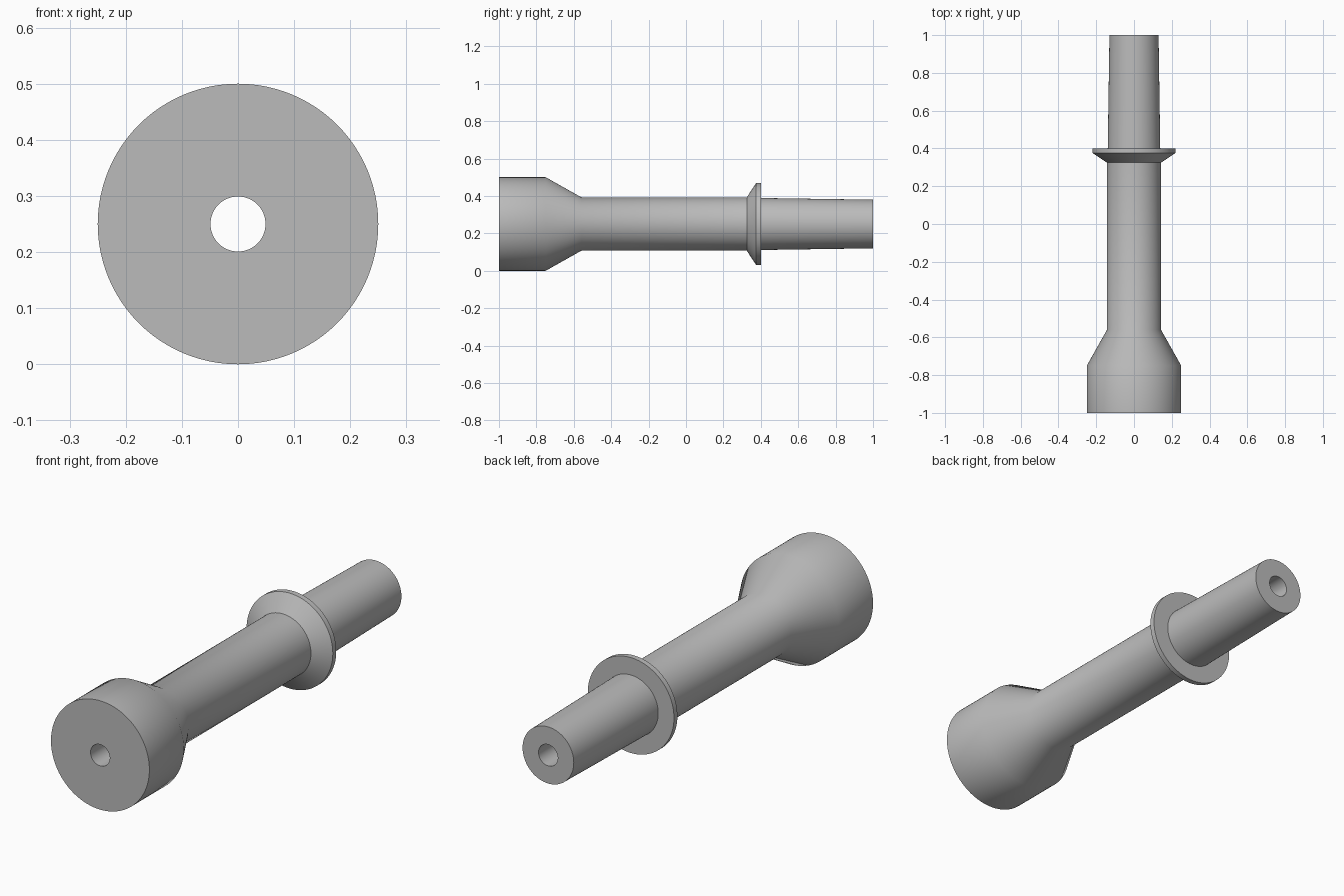
import bpy
import bmesh
import math
from mathutils import Matrix, Vector

cube = bpy.data.objects.get("Cube")
if cube:
    bpy.data.objects.remove(cube, do_unlink=True)

SEGMENTS = 96
AXIS_HEIGHT = 0.25
BORE = 0.049

# Plain grey material
grey = bpy.data.materials.new("plain_grey")
grey.use_nodes = True
colour = (0.5, 0.5, 0.5, 1)
grey.diffuse_color = colour
grey.node_tree.nodes["Principled BSDF"].inputs["Base Color"].default_value = colour


def lathe(name, profile):
    """Revolve a closed (y, radius) profile around the y axis."""
    bm = bmesh.new()
    verts = [bm.verts.new((r, y, 0)) for y, r in profile]
    edges = [bm.edges.new((v, verts[i - 1])) for i, v in enumerate(verts)]
    bmesh.ops.spin(bm, geom=verts + edges, cent=(0, 0, 0), axis=(0, 1, 0),
                   angle=math.tau, steps=SEGMENTS, use_merge=True)
    bmesh.ops.remove_doubles(bm, verts=bm.verts, dist=0.0001)
    bmesh.ops.recalc_face_normals(bm, faces=bm.faces)
    bmesh.ops.transform(bm, verts=bm.verts,
                        matrix=Matrix.Translation(Vector((0, 0, AXIS_HEIGHT))))
    mesh = bpy.data.meshes.new(name)
    bm.to_mesh(mesh)
    bm.free()
    mesh.materials.append(grey)
    obj = bpy.data.objects.new(name, mesh)
    bpy.context.collection.objects.link(obj)
    bpy.ops.object.select_all(action='DESELECT')
    obj.select_set(True)
    bpy.context.view_layer.objects.active = obj
    bpy.ops.object.shade_smooth_by_angle(angle=math.radians(35))
    return obj


# Wide head, conical neck and straight shaft
head_and_shaft = [(-1, 0.25), (-0.75, 0.25), (-0.56, 0.143), (0.325, 0.143)]
# Bevelled collar with a flat back
collar = [(0.375, 0.219), (0.4, 0.219)]
# Slightly tapered tail
tail = [(0.4, 0.139), (1, 0.13)]
# Straight bore through the whole length
bore = [(1, BORE), (-1, BORE)]

lathe("hollow_collared_tube", head_and_shaft + collar + tail + bore)
